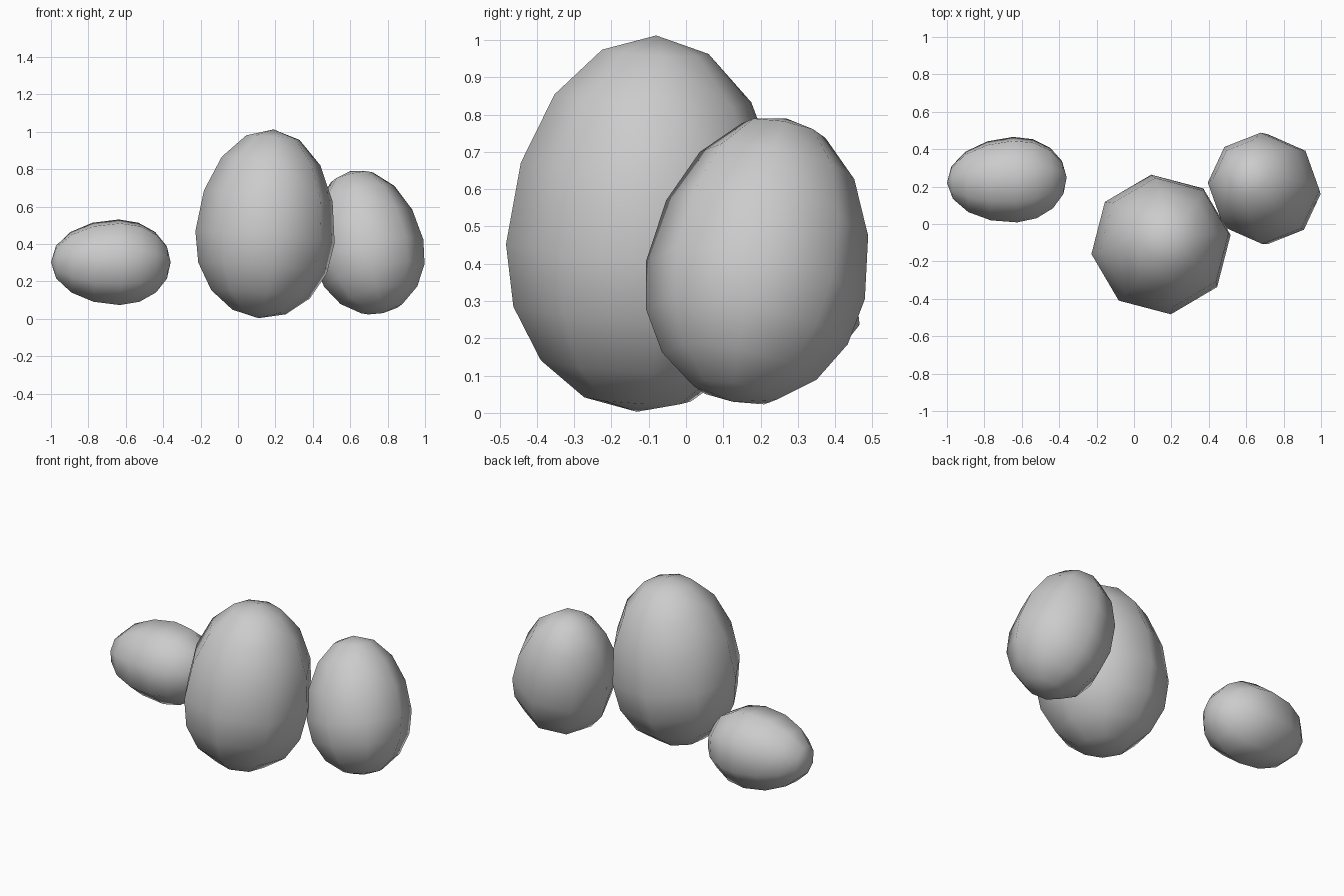
import bpy, bmesh
from math import radians, cos, sin
from mathutils import Vector, Matrix

if "Cube" in bpy.data.objects:
    bpy.data.objects.remove(bpy.data.objects["Cube"])


def egg(name, blunt, tip, radius, ref):
    """Low-poly egg from blunt pole to pointed pole; ref aims one row of vertices."""
    blunt, tip = Vector(blunt), Vector(tip)
    length = (tip - blunt).length
    lower, upper = 0.43 * length, 0.57 * length
    bm = bmesh.new()
    bmesh.ops.create_uvsphere(bm, u_segments=8, v_segments=8, radius=1)
    for v in bm.verts:
        v.co.x *= radius
        v.co.y *= radius
        v.co.z *= upper if v.co.z > 0 else lower
    # orient local z along the egg's axis
    z = (tip - blunt).normalized()
    x = Vector(ref)
    x = (x - z * x.dot(z)).normalized()
    y = z.cross(x)
    rot = Matrix((x, y, z)).transposed().to_4x4()
    mesh = bpy.data.meshes.new(name)
    bm.to_mesh(mesh)
    bm.free()
    for p in mesh.polygons:
        p.use_smooth = True
    ob = bpy.data.objects.new(name, mesh)
    bpy.context.collection.objects.link(ob)
    ob.matrix_world = Matrix.Translation(blunt + z * lower) @ rot
    return ob


def flat(deg):
    return (cos(radians(deg)), sin(radians(deg)), 0)


# large standing egg
egg("large_egg", (0.11, -0.132, 0.003), (0.19, -0.08, 1.012), 0.377, flat(8))
# medium leaning egg
egg("medium_egg", (0.775, 0.125, 0.03), (0.602, 0.268, 0.79), 0.298, flat(-3))
# small egg lying on its side
egg("small_egg", (-0.36, 0.25, 0.302), (-1.0, 0.22, 0.302), 0.238,
    (0, cos(radians(-16)), sin(radians(-16))))
